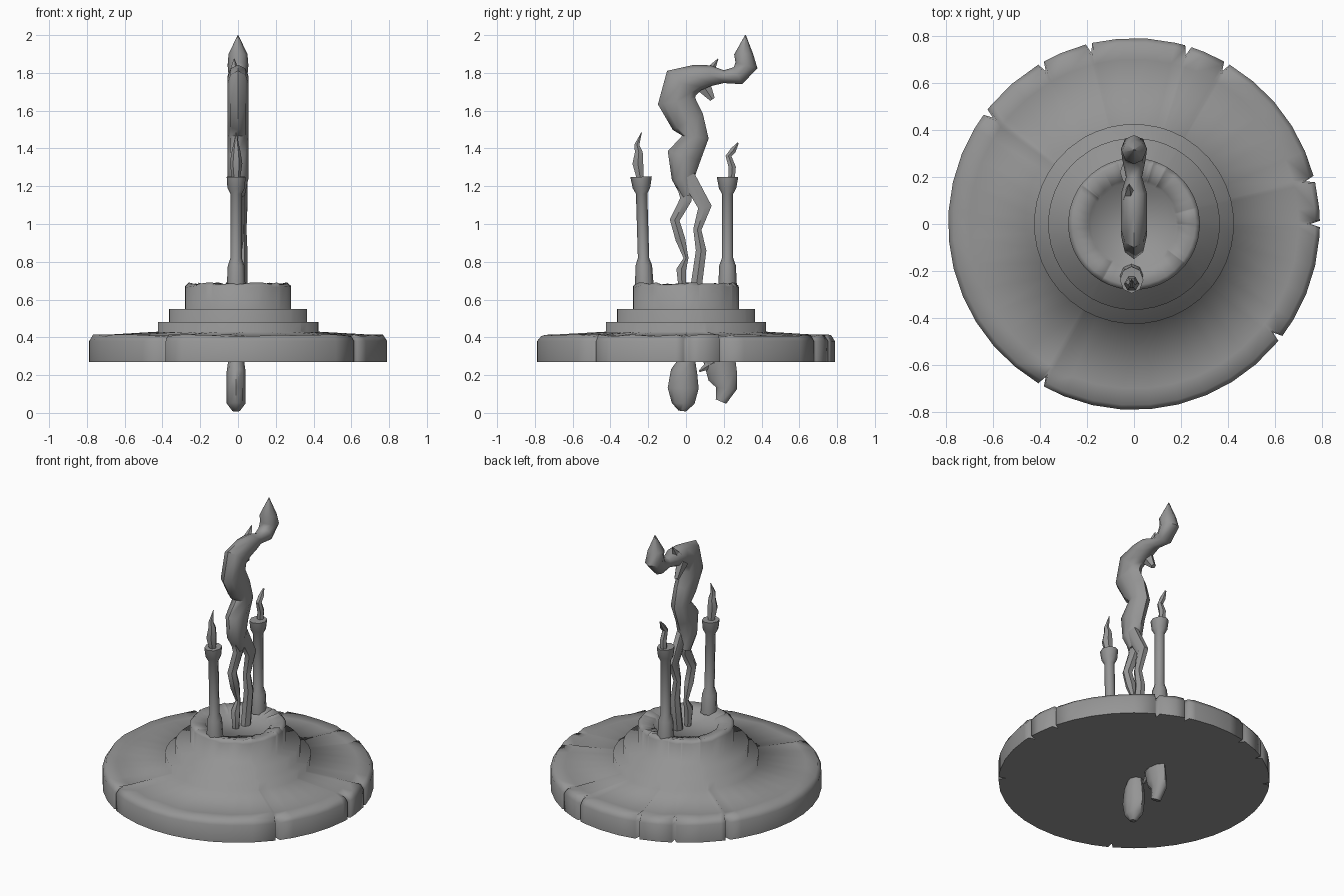
import bpy, bmesh, math, random
from mathutils import Vector

random.seed(4)
if "Cube" in bpy.data.objects:
    bpy.data.objects.remove(bpy.data.objects["Cube"], do_unlink=True)

stone = bpy.data.materials.new("grey stone")
stone.use_nodes = True
stone.diffuse_color = (0.3, 0.3, 0.3, 1)
shader = stone.node_tree.nodes["Principled BSDF"]
shader.inputs["Base Color"].default_value = stone.diffuse_color


def finish(bm, name):
    """Turn a bmesh into an object with the shared material."""
    bmesh.ops.recalc_face_normals(bm, faces=bm.faces)
    mesh = bpy.data.meshes.new(name)
    bm.to_mesh(mesh)
    bm.free()
    mesh.materials.append(stone)
    obj = bpy.data.objects.new(name, mesh)
    bpy.context.collection.objects.link(obj)
    bpy.ops.object.select_all(action='DESELECT')
    obj.select_set(True)
    bpy.context.view_layer.objects.active = obj


def skin(bm, rings):
    """Bridge consecutive rings with quads and cap both ends."""
    for lower, upper in zip(rings, rings[1:]):
        for i in range(len(lower)):
            bm.faces.new((lower[i - 1], lower[i], upper[i], upper[i - 1]))
    bm.faces.new(rings[-1])
    return bm.faces.new(rings[0])


def tube(name, path, width=0.05, x=-0.01, sides=8):
    """Tube along (y, z, radius) points, never thicker than width from side to side."""
    bm = bmesh.new()
    rings = []
    for k, (y, z, radius) in enumerate(path):
        before = path[max(k - 1, 0)]
        after = path[min(k + 1, len(path) - 1)]
        along = Vector((0, after[0] - before[0], after[1] - before[1])).normalized()
        across = Vector((0, along.z, -along.y)) * radius
        thick = Vector((min(radius, width), 0, 0))
        turns = [math.tau * i / sides for i in range(sides)]
        rings.append([bm.verts.new(Vector((x, y, z)) + thick * math.cos(t) + across * math.sin(t))
                      for t in turns])
    skin(bm, rings)
    finish(bm, name)
    bpy.ops.object.shade_smooth_by_angle(angle=math.radians(50))


def cracked_slab():
    """Round slab with a cracked rim, three stacked tiers and a shallow hollow."""
    slab_top, edge = 0.41, 0.79
    profile = [(edge, 0.27), (edge, 0.38), (edge - 0.02, slab_top), (0.7, slab_top)]
    height = 0.43
    for radius, top in ((0.425, 0.48), (0.365, 0.55), (0.28, 0.67)):
        profile += [(radius, height), (radius, top)]
        height = top
    profile += [(0.26, height + 0.015), (0.19, height), (0.18, height - 0.02)]

    # Each crack is a narrow V in the outline, between evenly spaced points
    cracks = (0, 14, 60, 73, 104, 120, 143, 240, 322)
    outline = [(a, 0) for a in range(5, 360, 9) if all(abs(a - c) > 2 for c in cracks)]
    for c in cracks:
        outline += [(c - 1, 0), (c, 0.04), (c + 1, 0)]
    outline.sort()

    bm = bmesh.new()
    rings = []
    for radius, z in profile:
        on_rim = radius > 0.75
        uneven = z in (slab_top, height, height + 0.015)
        ring = []
        for degrees, depth in outline:
            r = radius - depth * on_rim
            t = math.radians(degrees)
            bump = random.uniform(-0.006, 0.006) * uneven
            ring.append(bm.verts.new((r * math.cos(t), r * math.sin(t), z + bump)))
        rings.append(ring)
    for border in skin(bm, rings).edges:
        border.smooth = False
    finish(bm, "tiered_slab")
    bpy.ops.object.shade_smooth()


cracked_slab()

# Two candles, each with a swollen foot, a thin shaft and a flared cup
for name, y, lean in (("front_candle", -0.22, -0.03), ("back_candle", 0.22, 0)):
    foot, rim = 0.66, 1.25
    tube(name, [(y + lean * (z - foot), z, r) for z, r in (
        (foot, 0.05), (0.78, 0.044), (0.82, 0.03), (1.16, 0.03), (1.19, 0.046), (rim, 0.057))])

# Candle flames: a pointed leaf and a kinked wisp
tube("front_flame", [(-0.24, 1.23, 0.02), (-0.255, 1.32, 0.033), (-0.25, 1.38, 0.024),
                     (-0.26, 1.42, 0.015), (-0.235, 1.485, 0.002)], sides=6)
tube("back_flame", [(0.24, 1.23, 0.02), (0.245, 1.3, 0.022), (0.225, 1.36, 0.018),
                    (0.25, 1.39, 0.018), (0.275, 1.43, 0.005)], sides=6)

# Twisting smoke plume with a curled, pointed head
tube("smoke_plume", [
    (0.01, 1.15, 0.035), (-0.015, 1.24, 0.06), (-0.01, 1.36, 0.09), (0.05, 1.46, 0.07),
    (0.01, 1.54, 0.09), (-0.05, 1.65, 0.1), (-0.025, 1.745, 0.1), (0.06, 1.775, 0.07),
    (0.13, 1.785, 0.055), (0.2, 1.78, 0.034), (0.275, 1.785, 0.05), (0.32, 1.84, 0.06),
    (0.305, 1.9, 0.05), (0.315, 2, 0.002)], width=0.055, x=0)
tube("upper_wisp", [(0.12, 1.8, 0.03), (0.17, 1.875, 0.002)], x=-0.02, sides=5)
tube("lower_wisp", [(0.08, 1.75, 0.05), (0.14, 1.66, 0.015)], width=0.03, x=-0.03, sides=5)

# Two strands rising from the hollow into the plume
tube("front_strand", [(-0.015, 1.22, 0.045), (0, 1.13, 0.036), (-0.06, 1.02, 0.03),
                      (-0.03, 0.92, 0.03), (0, 0.82, 0.015), (-0.025, 0.76, 0.03),
                      (-0.02, 0.64, 0.02)], width=0.03, x=0, sides=6)
tube("back_strand", [(0.01, 1.25, 0.045), (0.1, 1.09, 0.042), (0.06, 0.97, 0.025),
                     (0.08, 0.86, 0.032), (0.05, 0.64, 0.035)], width=0.03, x=0.02, sides=6)

# Two drips hanging under the slab, the back one with a hooked side
tube("front_drip", [(0.01, 0.29, 0.04), (-0.01, 0.22, 0.07), (-0.015, 0.13, 0.082),
                    (-0.015, 0.05, 0.06), (-0.02, 0.01, 0.02)])
tube("back_drip", [(0.175, 0.29, 0.085), (0.195, 0.19, 0.078), (0.215, 0.13, 0.055),
                   (0.185, 0.06, 0.03)], width=0.04)
tube("drip_hook", [(0.15, 0.27, 0.04), (0.07, 0.22, 0.005)], sides=6)
